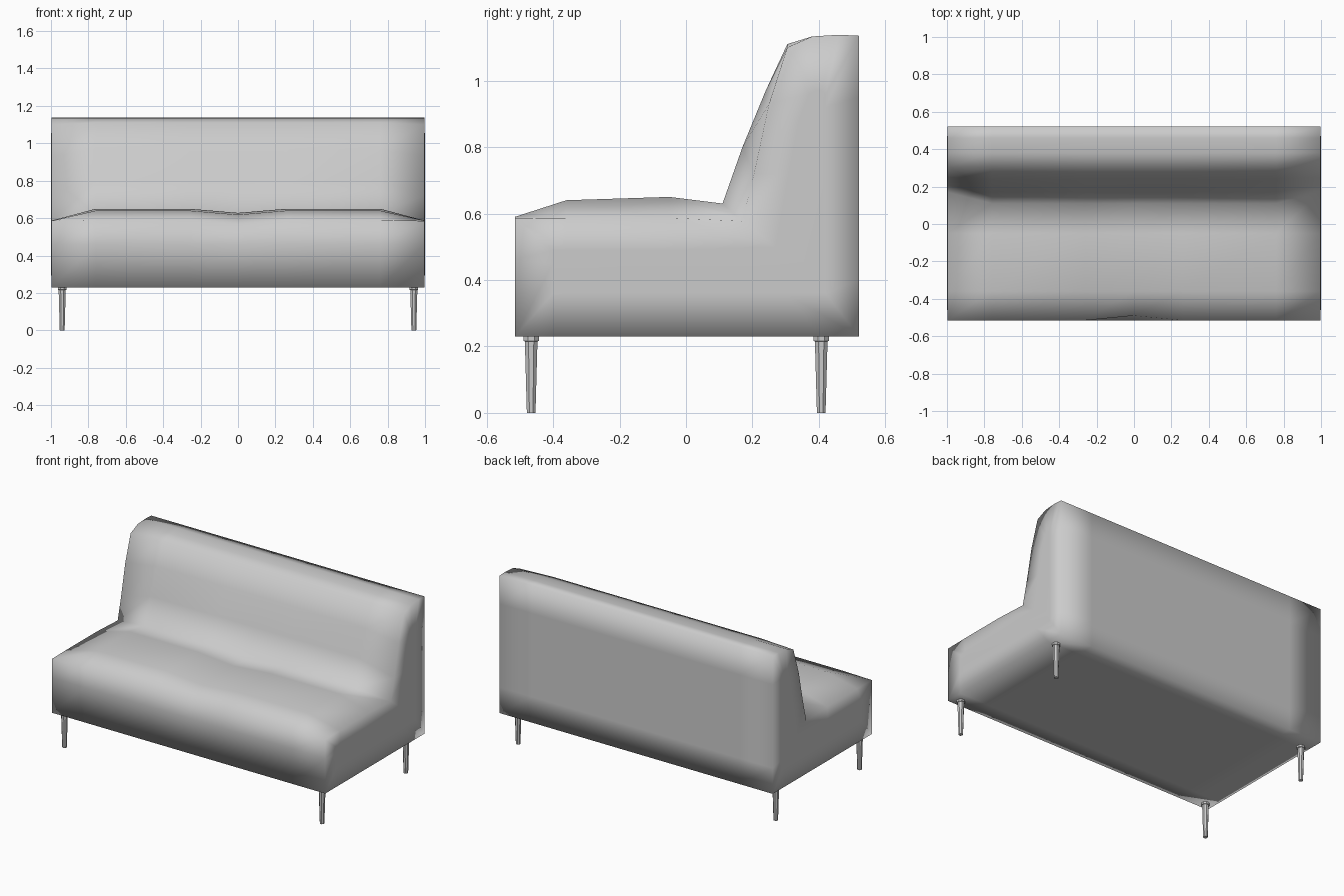
import bpy, bmesh, math

if "Cube" in bpy.data.objects:
    bpy.data.objects.remove(bpy.data.objects["Cube"])

# Profile in (y, z): middle section, end section, inner loop of the side panel
PROFILE = [
    ((-.515, .23), (-.515, .23), (-.40, .36)),
    ((-.515, .46), (-.515, .46), (-.40, .45)),
    ((-.515, .59), (-.515, .585), (-.40, .49)),
    ((-.36, .64), (-.36, .587), (-.36, .49)),
    ((-.05, .65), (-.05, .587), (-.05, .49)),
    ((.11, .63), (.17, .577), (.27, .50)),
    ((.17, .80), (.205, .72), (.31, .72)),
    ((.24, .97), (.25, .93), (.34, .88)),
    ((.305, 1.11), (.305, 1.10), (.37, .96)),
    ((.38, 1.133), (.38, 1.133), (.39, .97)),
    ((.46, 1.138), (.46, 1.138), (.405, .97)),
    ((.52, 1.135), (.52, 1.135), (.42, .96)),
    ((.52, .95), (.52, .95), (.42, .92)),
    ((.52, .40), (.52, .40), (.42, .42)),
    ((.52, .23), (.52, .23), (.42, .36)),
    ((.40, .23), (.40, .23), (.30, .36)),
    ((-.40, .23), (-.40, .23), (-.36, .36)),
]


def loft(name, rings, angle):
    """Skin a list of closed rings and cap both ends."""
    bm = bmesh.new()
    loops = [[bm.verts.new(p) for p in ring] for ring in rings]
    for a, b in zip(loops, loops[1:]):
        for i in range(len(a)):
            j = (i + 1) % len(a)
            bm.faces.new((a[i], a[j], b[j], b[i]))
    bm.faces.new(loops[0])
    bm.faces.new(loops[-1])
    bmesh.ops.recalc_face_normals(bm, faces=bm.faces)
    me = bpy.data.meshes.new(name)
    bm.to_mesh(me)
    bm.free()
    ob = bpy.data.objects.new(name, me)
    bpy.context.collection.objects.link(ob)
    bpy.ops.object.select_all(action='DESELECT')
    ob.select_set(True)
    bpy.context.view_layer.objects.active = ob
    bpy.ops.object.shade_smooth_by_angle(angle=math.radians(angle))
    return ob


def section(x, column):
    ring = []
    for i, pts in enumerate(PROFILE):
        y, z = pts[column]
        if x == 0 and 2 <= i <= 5:      # soft dip in the seat centre
            z -= .022
            if i == 2:
                y += .025
        ring.append((x, y, z))
    return ring


# Upholstered seat and back in one soft body
stations = [(-1, 2), (-.997, 1), (-.76, 0), (-.26, 0), (0, 0),
            (.26, 0), (.76, 0), (.997, 1), (1, 2)]
loft("upholstered_body", [section(x, c) for x, c in stations], 130)

# Tapered legs with a small collar
LEG = [(0, .013), (.215, .019), (.217, .023), (.235, .023)]
for side, x in (("left", -.94), ("right", .94)):
    for end, y in (("front", -.466), ("back", .407)):
        rings = [[(x + r * math.cos(k * math.pi / 4 + math.pi / 8) / math.cos(math.pi / 8),
                   y + r * math.sin(k * math.pi / 4 + math.pi / 8) / math.cos(math.pi / 8), z)
                  for k in range(8)] for z, r in LEG]
        loft(f"{end}_{side}_leg", rings, 40)
